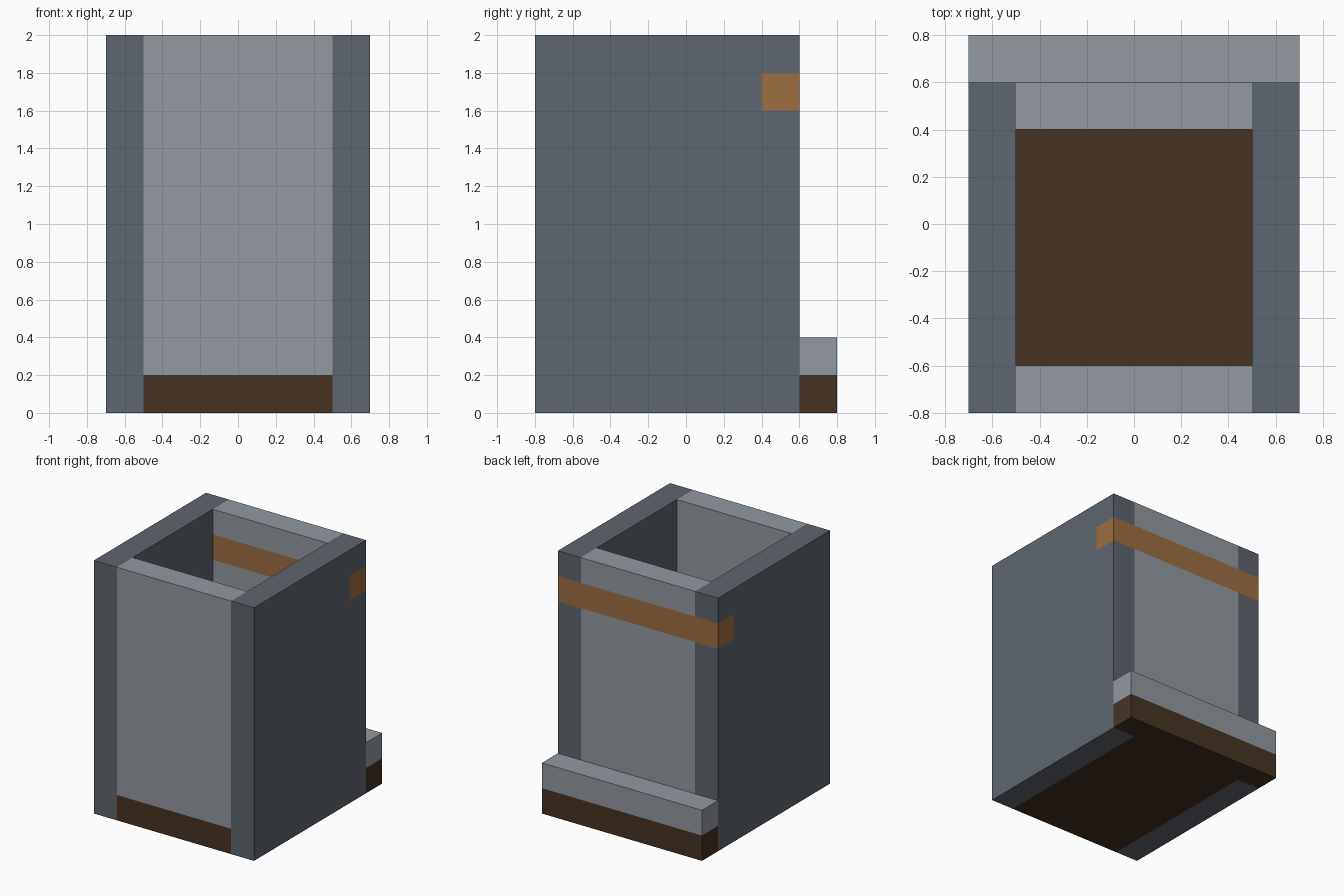
import bpy
import bmesh
from mathutils import Vector

cube = bpy.data.objects.get("Cube")
if cube:
    bpy.data.objects.remove(cube, do_unlink=True)


def material(name, rgb):
    mat = bpy.data.materials.new(name)
    mat.use_nodes = True
    mat.diffuse_color = (*rgb, 1)
    mat.node_tree.nodes["Principled BSDF"].inputs["Base Color"].default_value = (*rgb, 1)
    return mat


light_stone = material("light stone", (0.287, 0.319, 0.352))
dark_stone = material("dark stone", (0.114, 0.133, 0.156))
dark_wood = material("dark wood", (0.061, 0.034, 0.017))
light_wood = material("light wood", (0.333, 0.156, 0.051))


def prism(name, profile, half_width, mat, centre=0):
    """Extrude a (y, z) profile along x."""
    bm = bmesh.new()
    face = bm.faces.new([bm.verts.new((centre - half_width, y, z)) for y, z in profile])
    side = bmesh.ops.extrude_face_region(bm, geom=[face])
    verts = [v for v in side["geom"] if isinstance(v, bmesh.types.BMVert)]
    bmesh.ops.translate(bm, verts=verts, vec=Vector((2 * half_width, 0, 0)))
    bmesh.ops.recalc_face_normals(bm, faces=bm.faces)
    mesh = bpy.data.meshes.new(name)
    bm.to_mesh(mesh)
    bm.free()
    mesh.materials.append(mat)
    obj = bpy.data.objects.new(name, mesh)
    bpy.context.collection.objects.link(obj)
    return obj


def block(name, half_width, y0, y1, z0, z1, mat):
    return prism(name, [(y0, z0), (y1, z0), (y1, z1), (y0, z1)], half_width, mat)


# Side walls, notched at the back for the crossbeam
notched = [(-0.8, 0), (0.6, 0), (0.6, 1.6), (0.4, 1.6),
           (0.4, 1.8), (0.6, 1.8), (0.6, 2), (-0.8, 2)]
for label, sign in (("left", 1), ("right", -1)):
    prism(label + "_wall", notched, 0.1, dark_stone, centre=0.6 * sign)

# Floor, front wall and the two parts of the back wall
block("floor", 0.5, -0.8, 0.6, 0, 0.2, dark_wood)
block("front_wall", 0.5, -0.8, -0.6, 0.2, 2, light_stone)
block("back_wall_lower", 0.5, 0.4, 0.6, 0.2, 1.6, light_stone)
block("back_wall_upper", 0.5, 0.4, 0.6, 1.8, 2, light_stone)

# Crossbeam set flush into the back
block("crossbeam", 0.7, 0.4, 0.6, 1.6, 1.8, light_wood)

# Ledge along the foot of the back
block("ledge_base", 0.7, 0.6, 0.8, 0, 0.2, dark_wood)
block("ledge_top", 0.7, 0.6, 0.8, 0.2, 0.4, light_stone)
